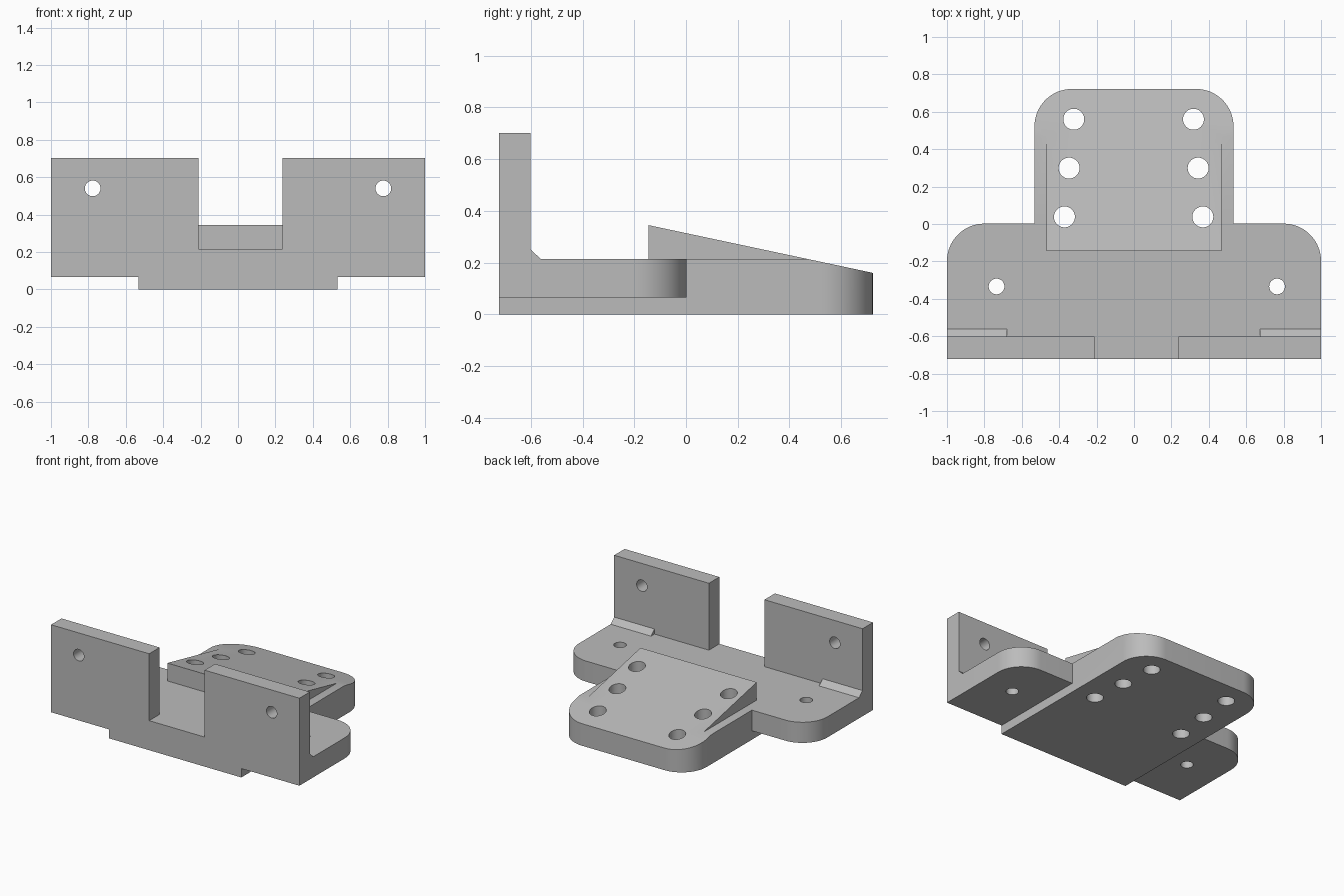
import bpy, bmesh, math
from mathutils import Vector

cube = bpy.data.objects.get("Cube")
if cube:
    bpy.data.objects.remove(cube, do_unlink=True)

grey = bpy.data.materials.new("light grey")
grey.use_nodes = True
grey.diffuse_color = (0.5, 0.5, 0.5, 1)
grey.node_tree.nodes["Principled BSDF"].inputs["Base Color"].default_value = grey.diffuse_color

# Each mapping places a 2D outline point and a depth along the extrusion axis
PLACE = {
    "X": lambda u, v, d: (d, u, v),
    "Y": lambda u, v, d: (u, d, v),
    "Z": lambda u, v, d: (u, v, d),
}


def prism(name, outline, axis, lo, hi):
    """Extrude a closed outline between two depths on an axis."""
    bm = bmesh.new()
    verts = [bm.verts.new(PLACE[axis](u, v, lo)) for u, v in outline]
    face = bm.faces.new(verts)
    ext = bmesh.ops.extrude_face_region(bm, geom=[face])
    shift = Vector(PLACE[axis](0, 0, hi - lo))
    moved = [g for g in ext["geom"] if isinstance(g, bmesh.types.BMVert)]
    bmesh.ops.translate(bm, verts=moved, vec=shift)
    bmesh.ops.recalc_face_normals(bm, faces=bm.faces)
    mesh = bpy.data.meshes.new(name)
    bm.to_mesh(mesh)
    bm.free()
    mesh.materials.append(grey)
    obj = bpy.data.objects.new(name, mesh)
    bpy.context.collection.objects.link(obj)
    return obj


def rect(u0, u1, v0, v1):
    return [(u0, v0), (u1, v0), (u1, v1), (u0, v1)]


def arc(cx, cy, r, start, end, steps):
    angles = [start + (end - start) * i / steps for i in range(steps + 1)]
    return [(cx + r * math.cos(a), cy + r * math.sin(a)) for a in angles]


def round_back(half, front, back, r):
    """Plan outline with square front corners and rounded back corners."""
    return ([(-half, front), (half, front)]
            + arc(half - r, back - r, r, 0, math.pi / 2, 16)
            + arc(r - half, back - r, r, math.pi / 2, math.pi, 16))


def combine(target, tool, operation):
    """Apply a boolean and remove the used tool."""
    mod = target.modifiers.new("boolean", "BOOLEAN")
    mod.operation, mod.object, mod.solver = operation, tool, "EXACT"
    bpy.context.view_layer.objects.active = target
    bpy.ops.object.modifier_apply(modifier=mod.name)
    bpy.data.objects.remove(tool, do_unlink=True)


def drill(target, u, v, r, axis, lo, hi):
    circle = arc(u, v, r, 0, math.tau, 40)[:-1]
    combine(target, prism("drill", circle, axis, lo, hi), "DIFFERENCE")


FRONT, BACK = -0.722, 0.722
FLOOR, DECK, TOP = 0.065, 0.215, 0.702
WALL_BACK = -0.602

# Tongue with a raised wedge, trimmed to one sloping top
bracket = prism("mounting_bracket", round_back(0.532, FRONT, BACK, 0.2), "Z", 0, DECK)
wedge = prism("wedge", rect(-0.468, 0.468, -0.145, 0.6), "Z", 0.1, 0.42)
combine(bracket, wedge, "UNION")
slope = [(-0.3, 0.378), (0.8, 0.144), (0.8, 0.8), (-0.3, 0.8)]
combine(bracket, prism("slope", slope, "X", -0.7, 0.7), "DIFFERENCE")

# Wide base plate
plate = prism("base_plate", round_back(1, FRONT, 0.002, 0.2), "Z", FLOOR, DECK)
combine(bracket, plate, "UNION")

# Upright walls and their small bevelled feet
chamfer = [(FRONT, 0.1), (-0.562, 0.1), (-0.562, DECK), (WALL_BACK, 0.252), (FRONT, 0.252)]
for name, x0, x1, f0, f1 in (("right", -1, -0.21, -1, -0.678),
                             ("left", 0.237, 1, 0.675, 1)):
    wall = prism(name + "_wall", rect(x0, x1, FRONT, WALL_BACK), "Z", 0.1, TOP)
    combine(bracket, wall, "UNION")
    combine(bracket, prism(name + "_foot", chamfer, "X", f0, f1), "UNION")

# Bolt holes: two in the walls, two in the plate, six in the tongue
for side in (-1, 1):
    drill(bracket, side * 0.777, 0.54, 0.042, "Y", -0.9, -0.45)
    drill(bracket, 0.015 + side * 0.75, -0.334, 0.042, "Z", -0.1, 0.5)
    for row in range(3):
        drill(bracket, side * (0.32 + 0.025 * row) - 0.002, 0.56 - 0.261 * row,
              0.056, "Z", -0.1, 0.5)

bpy.ops.object.select_all(action="DESELECT")
bracket.select_set(True)
bpy.context.view_layer.objects.active = bracket
bpy.ops.object.shade_smooth_by_angle(angle=math.radians(25))
